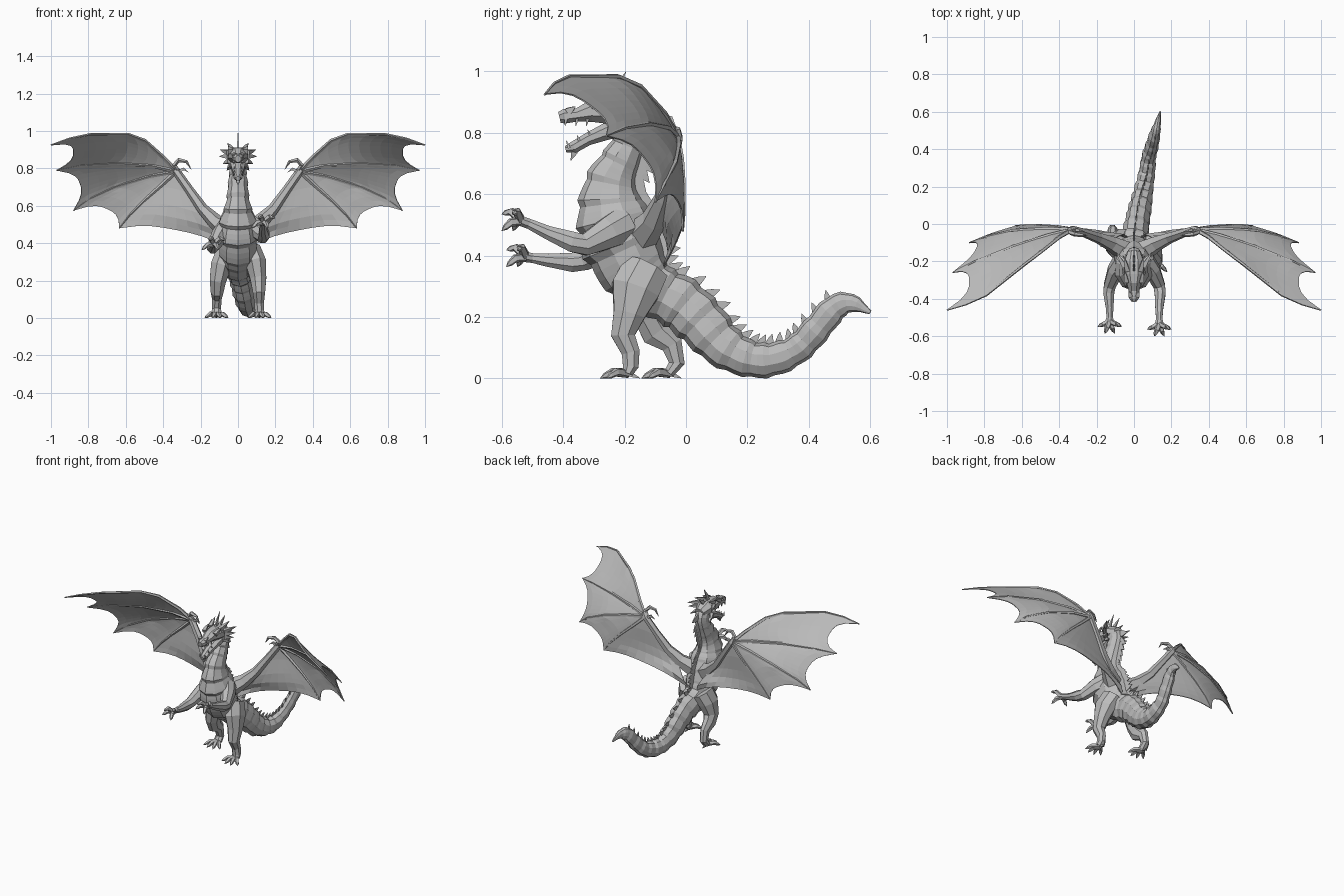
import bpy, bmesh, math
from mathutils import Vector as V

if "Cube" in bpy.data.objects:
    bpy.data.objects.remove(bpy.data.objects["Cube"])

X, Y, Z = V((1, 0, 0)), V((0, 1, 0)), V((0, 0, 1))

stone = bpy.data.materials.new("stone grey")
stone.use_nodes = True
GREY = (0.5, 0.5, 0.5, 1)
stone.diffuse_color = GREY
stone.node_tree.nodes["Principled BSDF"].inputs["Base Color"].default_value = GREY


def finish(bm, name):
    """Turn a bmesh into a flat-shaded object."""
    bmesh.ops.remove_doubles(bm, verts=bm.verts, dist=0.0002)
    bmesh.ops.recalc_face_normals(bm, faces=bm.faces)
    mesh = bpy.data.meshes.new(name)
    bm.to_mesh(mesh)
    bm.free()
    mesh.materials.append(stone)
    obj = bpy.data.objects.new(name, mesh)
    bpy.context.collection.objects.link(obj)
    return obj


def frames(pts, ref):
    """Centre, side, dorsal and tangent vectors for every point of a path."""
    out = []
    for i, p in enumerate(pts):
        a, b = V(pts[max(i - 1, 0)][:3]), V(pts[min(i + 1, len(pts) - 1)][:3])
        t = (b - a).normalized()
        s = (ref - t * ref.dot(t)).normalized()
        out.append((V(p[:3]), s, t.cross(s), t))
    return out


def loft(bm, pts, n=6, ref=X, swell=None):
    """Closed tube through points (x, y, z, half width[, half height])."""
    rings = []
    for k, (c, s, d, t) in enumerate(frames(pts, ref)):
        w, h = pts[k][3], pts[k][-1]
        ring = []
        for j in range(n):
            a = 2 * math.pi * (j + 0.5) / n
            f = swell(k, math.sin(a)) if swell else 1
            ring.append(bm.verts.new(c + (s * w * math.cos(a) + d * h * math.sin(a)) * f))
        rings.append(ring)
    for r, q in zip(rings, rings[1:]):
        for j in range(n):
            bm.faces.new((r[j], r[(j + 1) % n], q[(j + 1) % n], q[j]))
    bm.faces.new(rings[0])
    bm.faces.new(rings[-1][::-1])


def spike(bm, base, tip, r, bend=(0, 0, 0), ref=X, thin=1):
    """Tapered, slightly bent horn, claw or tooth."""
    base, tip = V(base), V(tip)
    mid = (base + tip) / 2 + V(bend)
    loft(bm, [(*base, r * thin, r), (*mid, r * thin * .65, r * .65), (*tip, .001, .001)], 4, ref)


def resample(pts, steps):
    """Catmull-Rom refinement of tuples."""
    P = [V(p) for p in pts]
    P = [P[0]] + P + [P[-1]]
    out = []
    for a, b, c, d in zip(P, P[1:], P[2:], P[3:]):
        for i in range(steps):
            t = i / steps
            out.append(tuple(b + (c - a) * (t / 2) + (a * 2 - b * 5 + c * 4 - d) * (t * t / 2)
                             + (b * 3 - a - c * 3 + d) * (t ** 3 / 2)))
    return out + [tuple(P[-1])]


def mirror(p, s):
    return (p[0] * s, *p[1:])


# Body: one spine from tail tip to nape, with overlapping plates
spine = resample([
    (.14, .6, .215, .004, .006), (.127, .54, .245, .018, .03), (.113, .485, .23, .028, .043),
    (.097, .42, .155, .035, .047), (.08, .36, .095, .039, .048), (.07, .28, .062, .045, .055),
    (.055, .2, .066, .051, .06), (.04, .12, .108, .058, .072), (.025, .05, .182, .064, .083),
    (.012, -.02, .245, .068, .088), (0, -.1, .29, .082, .088), (0, -.165, .355, .098, .112),
    (0, -.21, .44, .108, .128), (0, -.235, .52, .1, .12), (0, -.247, .585, .076, .1),
    (0, -.24, .65, .06, .08), (0, -.21, .715, .054, .062), (0, -.185, .77, .048, .054),
    (0, -.175, .82, .044, .052), (0, -.205, .865, .042, .042)], 4)
NECK = 42


def plates(k, up):
    if k < NECK:
        return 1 + (.06, .01, -.05)[k % 3]
    return 1 + (.07, .03, -.01, -.05)[k % 4] * (1 if up < -.3 else .2)


bm = bmesh.new()
loft(bm, spine, 10, X, plates)
finish(bm, "body_neck_and_tail")

# Dorsal spikes pointing back down the spine
bm = bmesh.new()
for k, (c, s, d, t) in enumerate(frames(spine, X)):
    if k % 2 == 0 and 7 < k < len(spine) - 3:
        size = .06 if k > NECK else .02 + k * .0006
        root = c + d * spine[k][4] * .9
        spike(bm, root, root + d * size - t * size * .5, size * .6, thin=.25)
finish(bm, "dorsal_spikes")

# Head
bm = bmesh.new()
loft(bm, [(0, -.15, .85, .035, .035), (0, -.21, .866, .058, .05), (0, -.27, .871, .056, .043),
          (0, -.31, .87, .042, .038), (0, -.355, .858, .032, .023), (0, -.395, .854, .029, .026),
          (0, -.412, .85, .016, .02)], 8)
finish(bm, "skull")
bm = bmesh.new()
loft(bm, [(0, -.19, .825, .046, .038), (0, -.26, .804, .04, .03), (0, -.32, .779, .03, .022),
          (0, -.365, .753, .025, .021), (0, -.392, .746, .012, .012)], 8)
spike(bm, (0, -.36, .745), (0, -.375, .71), .017)
finish(bm, "lower_jaw")

bm = bmesh.new()
for s in (1, -1):
    for i in range(3):
        y = -.32 - i * .035
        spike(bm, (s * .022, y, .845), (s * .022, y - .004, .822), .007)
        spike(bm, (s * .02, y + .01, .785 + (y + .32) * .5), (s * .02, y, .81 + (y + .32) * .5), .007)
finish(bm, "teeth")

bm = bmesh.new()
spike(bm, (0, -.24, .9), (0, -.195, 1), .02, (0, -.006, 0), thin=.4)
spike(bm, (0, -.2, .9), (0, -.14, .95), .02, thin=.4)
for s in (1, -1):
    for base, tip in [((.035, -.25, .9), (.055, -.17, .935)), ((.05, -.23, .885), (.095, -.15, .9)),
                      ((.05, -.22, .865), (.1, -.17, .865)), ((.045, -.22, .84), (.08, -.16, .825)),
                      ((.035, -.22, .82), (.06, -.17, .79)), ((.04, -.31, .89), (.05, -.25, .92)),
                      ((.018, -.385, .868), (.025, -.36, .885))]:
        spike(bm, mirror(base, s), mirror(tip, s), .018)
finish(bm, "horns_and_cheek_spikes")


# Limbs
def limb(name, path, toes, spread, reach, arch, drop, splay):
    """Tapered limb ending in a fan of clawed digits."""
    bm = bmesh.new()
    loft(bm, path, 8, X)
    end = V(path[-1][:3])
    for i in range(toes):
        a = (i / (toes - 1) - .5) * spread
        out = V((math.sin(a), -math.cos(a), 0))
        lift = splay * (1 if i % 2 else -1)
        knuckle = end + out * reach * .55 + Z * (arch + lift)
        tip = end + out * reach + Z * (lift * 1.5 - drop)
        loft(bm, [(*end, .016), (*knuckle, .014), (*(knuckle * .4 + tip * .6), .01), (*tip, .001)], 5, X)
    spike(bm, end, end + V((0, .04, -drop)), .013)
    finish(bm, name)


foot = (4, 1.5, .092, .004, .016, 0)
hand = (4, 2.3, .07, .014, .004, .018)
limb("left_leg", [(.065, -.13, .36, .06, .08), (.095, -.165, .29, .06, .085), (.108, -.185, .21, .047, .056),
                  (.112, -.205, .14, .036, .042), (.113, -.18, .085, .028, .032),
                  (.115, -.18, .04, .027, .028), (.115, -.19, .017, .03, .018)], *foot)
limb("right_leg", [(-.06, -.1, .35, .06, .08), (-.09, -.115, .28, .06, .075), (-.108, -.12, .2, .047, .055),
                   (-.112, -.095, .15, .037, .055), (-.113, -.045, .11, .028, .038),
                   (-.115, -.03, .05, .026, .028), (-.115, -.055, .017, .03, .018)], *foot)
limb("left_arm", [(.06, -.2, .5, .055, .065), (.1, -.25, .475, .045, .055), (.135, -.33, .435, .034, .038),
                  (.14, -.37, .445, .032, .036), (.135, -.45, .475, .023, .024),
                  (.135, -.51, .503, .018, .018), (.135, -.535, .512, .026, .018)], *hand)
limb("right_arm", [(-.06, -.2, .48, .055, .065), (-.1, -.25, .44, .045, .055), (-.13, -.33, .385, .034, .036),
                   (-.135, -.37, .378, .032, .034), (-.13, -.45, .385, .022, .023),
                   (-.13, -.5, .392, .018, .017), (-.13, -.52, .395, .026, .018)], *hand)

# Wings: bones fan from the wrist, membranes hang between neighbours
wrist = (.33, -.03, .785)
bones = [
    [wrist, (.4, -.07, .86), (.5, -.15, .95), (.59, -.22, .983), (.79, -.38, .983), (.9, -.43, .96), (1, -.46, .925)],
    [wrist, (.46, -.06, .815), (.65, -.12, .828), (.85, -.2, .815), (.97, -.26, .79)],
    [wrist, (.47, -.025, .76), (.65, -.035, .705), (.8, -.07, .635), (.88, -.1, .575)],
    [wrist, (.41, -.015, .71), (.5, -.008, .63), (.58, -.006, .55), (.635, -.01, .48)],
    [wrist, (.25, -.05, .67), (.17, -.075, .56), (.1, -.08, .48), (.06, -.05, .42), (.03, -.075, .36)],
]
NU, NT = 10, 8


def along(path, u):
    """Point at a fraction of a polyline's length."""
    P = [V(p) for p in path]
    lens = [(b - a).length for a, b in zip(P, P[1:])]
    left = u * sum(lens)
    for a, b, l in zip(P, P[1:], lens):
        if left <= l + 1e-6:
            return a.lerp(b, left / l)
        left -= l
    return P[-1]


for side, s in (("left", 1), ("right", -1)):
    fans = [[mirror(p, s) for p in b] for b in bones]
    bm = bmesh.new()
    for a, b, scallop in zip(fans, fans[1:], (.15, .15, .16, .13)):
        grid = []
        for i in range(NU + 1):
            row = []
            for j in range(NT + 1):
                t = j / NT
                arch = 1 - abs(2 * t - 1) ** 3
                u = i / NU * (1 - scallop * arch)
                p = along(a, u).lerp(along(b, u), t) + Y * .01 * arch * u
                row.append(bm.verts.new(p))
            grid.append(row)
        for r, q in zip(grid, grid[1:]):
            for j in range(NT):
                bm.faces.new((r[j], r[j + 1], q[j + 1], q[j]))
    membrane = finish(bm, side + "_wing_membrane")
    solid = membrane.modifiers.new("thickness", 'SOLIDIFY')
    solid.thickness, solid.offset = .005, 0

    bm = bmesh.new()
    for f in fans[:4]:
        m = len(f) - 1
        loft(bm, [(*p, .013 - .009 * i / m) for i, p in enumerate(f)], 5, Y)
    finish(bm, side + "_wing_fingers")

    bm = bmesh.new()
    arm = [(.04, -.15, .46, .06), (.12, -.105, .515, .042), (.19, -.075, .585, .03),
           (.26, -.05, .685, .024), (.33, -.03, .785, .022), (.345, -.03, .815, .012)]
    loft(bm, [mirror(p, s) for p in arm], 6, Y)
    finish(bm, side + "_wing_arm")

    bm = bmesh.new()
    hook = [(.32, -.03, .78, .016), (.34, -.045, .82, .014), (.315, -.055, .845, .013),
            (.275, -.06, .836, .009), (.25, -.06, .795, .001)]
    loft(bm, [mirror(p, s) for p in hook], 5, Y)
    spike(bm, mirror((.32, -.03, .78), s), mirror((.265, -.04, .78), s), .014, (0, 0, .018), Y)
    finish(bm, side + "_thumb_claw")
